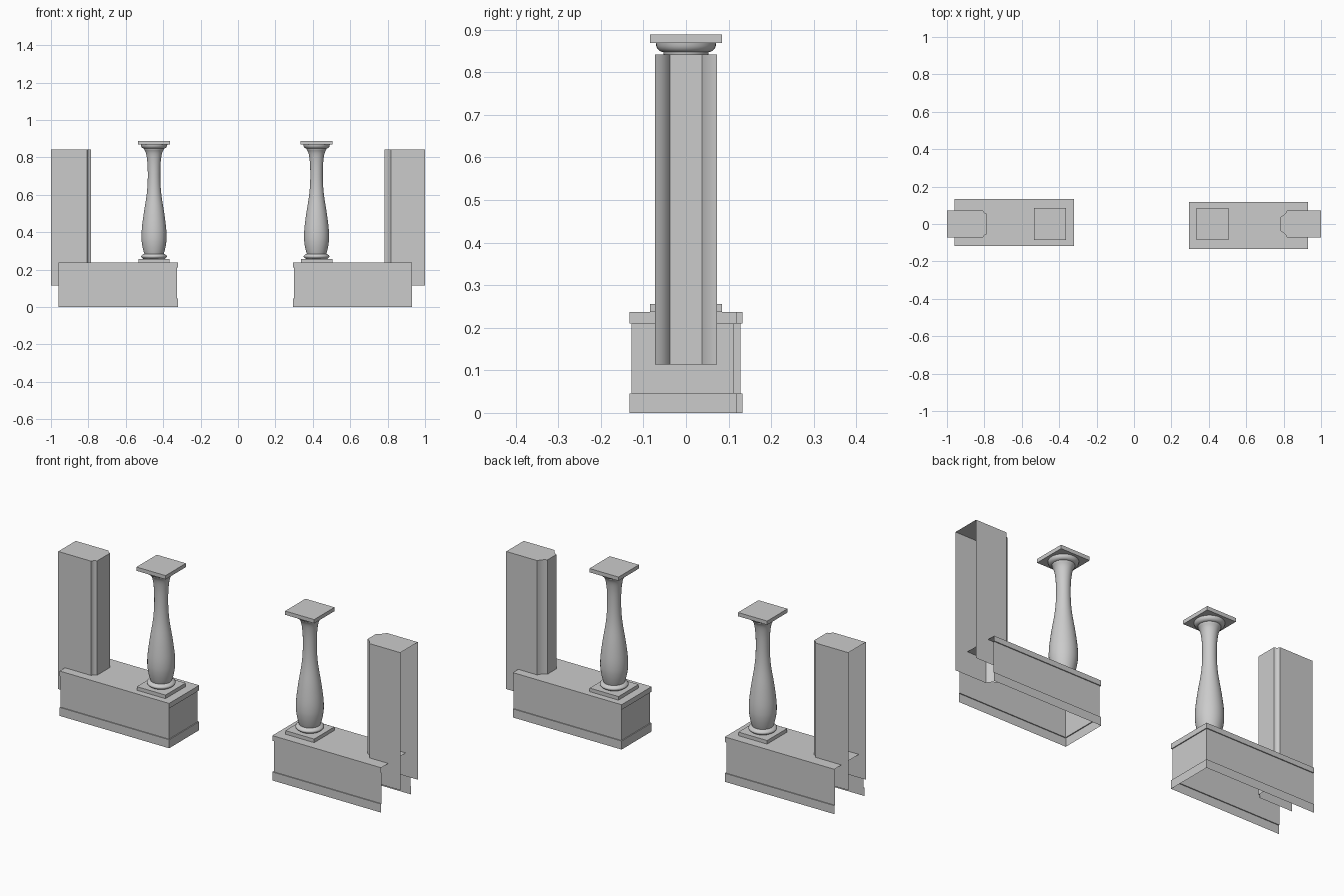
import bpy, bmesh, math

if "Cube" in bpy.data.objects:
    bpy.data.objects.remove(bpy.data.objects["Cube"])


def finish(name, bm, angle=None):
    bmesh.ops.recalc_face_normals(bm, faces=bm.faces)
    me = bpy.data.meshes.new(name)
    bm.to_mesh(me)
    bm.free()
    ob = bpy.data.objects.new(name, me)
    bpy.context.collection.objects.link(ob)
    if angle:
        bpy.ops.object.select_all(action='DESELECT')
        ob.select_set(True)
        bpy.context.view_layer.objects.active = ob
        bpy.ops.object.shade_smooth_by_angle(angle=math.radians(angle))
    return ob


def shell(name, rings, closed=False, angle=None):
    """Skin stacked rings of points and cap the last one; the bottom stays open."""
    bm = bmesh.new()
    vs = [[bm.verts.new(p) for p in r] for r in rings]
    n = len(rings[0])
    for a, b in zip(vs, vs[1:]):
        for i in range(n if closed else n - 1):
            j = (i + 1) % n
            bm.faces.new((a[i], a[j], b[j], b[i]))
    bm.faces.new(vs[-1])
    return finish(name, bm, angle)


def pedestal(name, outer, inner, y0, y1):
    """Moulded block, open underneath and at its outer end."""
    s = 1 if inner > outer else -1
    rings = []
    for o, z in [(.005, 0), (.005, .045), (0, .045), (0, .21), (.005, .21), (.005, .237)]:
        rings.append([(outer, y0 - o, z), (inner + s * o, y0 - o, z),
                      (inner + s * o, y1 + o, z), (outer, y1 + o, z)])
    shell(name, rings)


def pillar(name, s, x_side, x_nose, y_nose):
    """Upright with hollowed corners, open at its outer side and underneath."""
    w, steps = .073, 6
    half = []
    for i in range(steps + 1):
        t = i / steps
        dip = .005 * math.sin(math.pi * t)
        half.append((x_side + (x_nose - x_side) * t + dip * .7,
                     w + (y_nose - w) * t - dip * .7))
    pts = [(1, w)] + half
    pts += [(x, -y) for x, y in reversed(pts)]
    shell(name, [[(s * x, y, z) for x, y in pts] for z in (.114, .841)], angle=25)


def slab(name, cx, z0, z1, h):
    bm = bmesh.new()
    bmesh.ops.create_cube(bm, size=1)
    for v in bm.verts:
        v.co = (cx + v.co.x * 2 * h, v.co.y * 2 * h, (z0 + z1) / 2 + v.co.z * (z1 - z0))
    finish(name, bm)


def catmull(pts, sub=4):
    out = []
    for i in range(len(pts) - 1):
        p = [pts[max(0, min(len(pts) - 1, i + k))] for k in (-1, 0, 1, 2)]
        for k in range(sub):
            t = k / sub
            out.append(tuple(.5 * (2 * b + (c - a) * t + (2 * a - 5 * b + 4 * c - d) * t * t
                                   + (3 * b - a - 3 * c + d) * t ** 3)
                             for a, b, c, d in zip(*p)))
    return out + [pts[-1]]


def baluster(side, cx):
    slab(side + "_baluster_base", cx, .237, .256, .084)
    slab(side + "_baluster_cap", cx, .868, .888, .085)
    # Rounded foot ring, vase-shaped shaft, rounded neck moulding
    foot = [(.055 + .014 * math.sin(math.pi * i / 8), .256 + .028 * i / 8) for i in range(9)]
    vase = catmull([(.052, .284), (.058, .305), (.064, .335), (.067, .37), (.065, .42),
                    (.055, .5), (.040, .595), (.034, .67), (.034, .745), (.038, .795),
                    (.044, .825), (.053, .843)])
    neck = [(.053 + .018 * math.sin(math.pi / 2 * i / 5),
             .868 - .021 * math.cos(math.pi / 2 * i / 5)) for i in range(6)]
    n = 32
    rings = [[(cx + r * math.cos(2 * math.pi * k / n), r * math.sin(2 * math.pi * k / n), z)
              for k in range(n)] for r, z in foot + vase + neck]
    shell(side + "_baluster_shaft", rings, closed=True, angle=35)


# Pedestals (half-turn copies of each other)
pedestal("left_pedestal", -.96, -.325, -.113, .128)
pedestal("right_pedestal", .93, .299, -.128, .113)

# End pillars
pillar("left_pillar", -1, .807, .786, .054)
pillar("right_pillar", 1, .819, .783, .037)

# Turned balusters
baluster("left", -.449)
baluster("right", .42)
